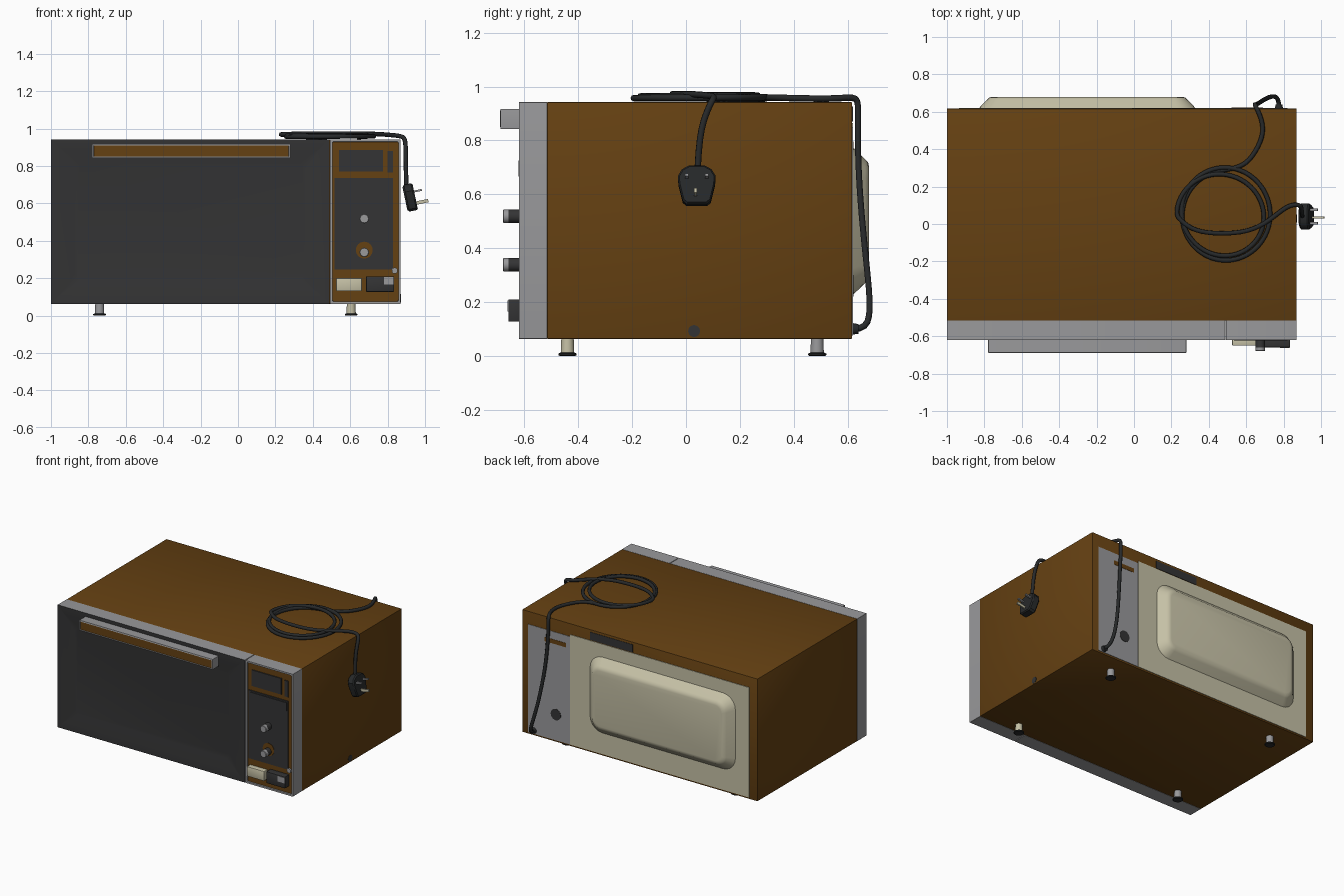
import bpy, bmesh, math
from mathutils import Matrix, Vector

if "Cube" in bpy.data.objects:
    bpy.data.objects.remove(bpy.data.objects["Cube"])


def mat(name, r, g, b):
    m = bpy.data.materials.new(name)
    m.diffuse_color = (r, g, b, 1)
    m.use_nodes = True
    m.node_tree.nodes["Principled BSDF"].inputs["Base Color"].default_value = m.diffuse_color
    return m


BROWN = mat("brown enamel", 0.13, 0.052, 0.006)
GRAY = mat("gray metal", 0.32, 0.32, 0.33)
CREAM = mat("cream", 0.56, 0.53, 0.38)
DARK = mat("dark charcoal", 0.034, 0.034, 0.035)
BLACK = mat("cord black", 0.02, 0.022, 0.023)


def finish(name, bm, *mats, smooth=30):
    bmesh.ops.recalc_face_normals(bm, faces=bm.faces[:])
    me = bpy.data.meshes.new(name)
    bm.to_mesh(me)
    bm.free()
    ob = bpy.data.objects.new(name, me)
    bpy.context.collection.objects.link(ob)
    for m in mats:
        me.materials.append(m)
    if smooth:
        bpy.ops.object.select_all(action='DESELECT')
        ob.select_set(True)
        bpy.context.view_layer.objects.active = ob
        bpy.ops.object.shade_smooth_by_angle(angle=math.radians(smooth))
    return ob


def box(name, x0, x1, y0, y1, z0, z1, m, bevel=0.0):
    bm = bmesh.new()
    bmesh.ops.create_cube(bm, size=1)
    bmesh.ops.scale(bm, vec=(x1 - x0, y1 - y0, z1 - z0), verts=bm.verts)
    bmesh.ops.translate(bm, vec=((x0 + x1) / 2, (y0 + y1) / 2, (z0 + z1) / 2), verts=bm.verts)
    if bevel:
        bmesh.ops.bevel(bm, geom=bm.edges[:], offset=bevel, segments=2, affect='EDGES', profile=0.5)
    return finish(name, bm, m)


def lathe(name, origin, axis, profile, m, n=24):
    """Turned part: profile of (radius, distance along axis)."""
    bm = bmesh.new()
    rot = Vector((0, 0, 1)).rotation_difference(Vector(axis)).to_matrix()
    loops = []
    for r, h in profile:
        loops.append([bm.verts.new(Vector(origin) + rot @ Vector((
            r * math.cos(2 * math.pi * i / n), r * math.sin(2 * math.pi * i / n), h))) for i in range(n)])
    for a, b in zip(loops, loops[1:]):
        for i in range(n):
            bm.faces.new((a[i], a[(i + 1) % n], b[(i + 1) % n], b[i]))
    bm.faces.new(loops[0])
    bm.faces.new(loops[-1])
    return finish(name, bm, m)


def rings(name, rect, steps, mats, rule=None, smooth=30):
    """Stacked rounded rectangles facing y; steps of (inset, y, corner radius)."""
    bm = bmesh.new()
    x0, x1, z0, z1 = rect
    loops = []
    for d, y, r in steps:
        loop = []
        for k, (cx, cz) in enumerate([(x1 - d - r, z1 - d - r), (x0 + d + r, z1 - d - r),
                                      (x0 + d + r, z0 + d + r), (x1 - d - r, z0 + d + r)]):
            for j in range(6):
                a = math.pi / 2 * (k + j / 5)
                loop.append(bm.verts.new((cx + r * math.cos(a), y, cz + r * math.sin(a))))
        loops.append(loop)
    n = 24
    for a, b in zip(loops, loops[1:]):
        for i in range(n):
            bm.faces.new((a[i], a[(i + 1) % n], b[(i + 1) % n], b[i]))
    bm.faces.new(loops[0])
    bm.faces.new(loops[-1])
    bmesh.ops.recalc_face_normals(bm, faces=bm.faces[:])
    if rule:
        for f in bm.faces:
            f.material_index = rule(f)
    return finish(name, bm, *mats, smooth=smooth)


# Cabinet
box("cabinet", -1, 0.87, -0.516, 0.617, 0.063, 0.942, BROWN, 0.003)

# Door: gray edge, dark front with a dished centre
rings("door", (-1, 0.488, 0.063, 0.942),
      [(0, -0.516, .002), (0, -0.62, .002), (.05, -0.62, .002), (.13, -0.604, .03)],
      [GRAY, DARK], lambda f: 1 if f.normal.y < -0.5 else 0)

# Handle with inlaid brown strip
rings("door_handle", (-0.78, 0.28, 0.842, 0.917),
      [(0, -0.619, .003), (0, -0.688, .003), (.008, -0.69, .003), (.009, -0.686, .003)],
      [GRAY, BROWN], lambda f: 1 if f.normal.y < -0.5 and f.calc_center_median().y > -0.6865 else 0)

# Control panel housing with recessed brown face
rings("control_housing", (0.492, 0.87, 0.063, 0.942),
      [(0, -0.516, .002), (0, -0.62, .002), (.012, -0.62, .008), (.013, -0.61, .008)],
      [GRAY, BROWN], lambda f: 1 if f.normal.y < -0.5 and f.calc_center_median().y > -0.612 else 0)
box("display_window", 0.54, 0.775, -0.617, -0.609, 0.77, 0.885, DARK)
box("display_side_window", 0.80, 0.83, -0.617, -0.609, 0.765, 0.88, DARK)
box("dial_plate", 0.515, 0.83, -0.617, -0.609, 0.245, 0.735, DARK)
box("dial_plate_ledge", 0.535, 0.82, -0.622, -0.616, 0.665, 0.725, DARK)
lathe("dial_ring", (0.675, -0.616, 0.35), (0, -1, 0), [(.045, 0), (.045, .004)], BROWN)

# Knobs: dark skirt and gray cap
for label, z in (("upper", 0.518), ("lower", 0.338)):
    lathe(label + "_knob_skirt", (0.675, -0.615, z), (0, -1, 0), [(.025, 0), (.025, .045)], DARK)
    lathe(label + "_knob_cap", (0.675, -0.655, z), (0, -1, 0), [(.025, 0), (.025, .022), (.022, .025)], GRAY)

# Push buttons and latch pin
box("start_button", 0.525, 0.662, -0.65, -0.609, 0.13, 0.20, CREAM, 0.004)
box("door_button", 0.685, 0.835, -0.66, -0.609, 0.127, 0.21, DARK, 0.004)
box("door_button_mark", 0.78, 0.832, -0.663, -0.658, 0.165, 0.205, GRAY)
lathe("panel_pin", (0.838, -0.609, 0.24), (0, -1, 0), [(.016, 0), (.016, .012)], GRAY)

# Feet
for fx, side in ((-0.74, "left"), (0.605, "right")):
    for fy, end in ((-0.44, "front"), (0.487, "back")):
        m = CREAM if (side, end) == ("right", "front") else GRAY
        lathe(f"{end}_{side}_foot", (fx, fy, 0.006), (0, 0, 1), [(.025, 0), (.023, .06)], m)
        lathe(f"{end}_{side}_foot_pad", (fx, fy, 0), (0, 0, 1), [(.03, 0), (.034, .003), (.034, .008), (.026, .012)], BLACK)

# Back: cream cover with pressed bulge, gray wiring panel
box("back_cover", -0.935, 0.485, 0.61, 0.621, 0.075, 0.865, CREAM)
rings("back_bulge", (-0.83, 0.33, 0.225, 0.775),
      [(0, 0.618, .10), (.008, 0.627, .095), (.045, 0.665, .07), (.056, 0.676, .06), (.075, 0.68, .05)],
      [CREAM], smooth=50)
box("wiring_panel", 0.485, 0.82, 0.61, 0.620, 0.075, 0.85, GRAY)
box("wiring_slot", 0.52, 0.69, 0.615, 0.622, 0.765, 0.795, BROWN)
box("back_vent", -0.01, 0.33, 0.612, 0.6195, 0.87, 0.925, DARK)
lathe("wiring_grommet", (0.60, 0.615, 0.26), (0, 1, 0), [(.04, 0), (.04, .007)], DARK)
lathe("cord_grommet", (0.775, 0.615, 0.10), (0, 1, 0), [(.022, 0), (.018, .025)], BLACK)
lathe("side_screw", (0.865, 0.03, 0.092), (1, 0, 0), [(.022, 0), (.022, .007)], DARK)

# Power cord: up the back, coiled on top, over the right edge
path = [(.775, .62, .10), (.775, .66, .10), (.76, .69, .13), (.71, .675, .3), (.67, .648, .55),
        (.65, .636, .78), (.645, .642, .94), (.65, .63, .962), (.685, .56, .955), (.695, .47, .955),
        (.63, .35, .958), (.57, .305, .96)]
for i in range(41):
    t = i / 40
    a = math.radians(90 + 810 * t)
    r = 0.235 + 0.018 * math.sin(4.5 * math.pi * t)
    path.append((0.495 + .02 * math.sin(5 * t) + r * math.cos(a), 0.055 - .02 * math.sin(9 * t) + r * math.sin(a),
                 0.954 + 0.014 * t))
path += [(.25, .02, .97), (.32, -.04, .972), (.47, -.055, .972), (.63, -.04, .972), (.74, .03, .972),
         (.82, .10, .965), (.875, .105, .96), (.895, .095, .945), (.897, .065, .88), (.897, .048, .8), (.9, .043, .69)]
cu = bpy.data.curves.new("power_cord", 'CURVE')
cu.dimensions = '3D'
sp = cu.splines.new('NURBS')
sp.points.add(len(path) - 1)
for p, co in zip(sp.points, path):
    p.co = (*co, 1)
sp.order_u = 4
sp.use_endpoint_u = True
sp.resolution_u = 4
cu.bevel_depth = 0.012
cu.bevel_resolution = 2
cu.use_fill_caps = True
cu.materials.append(BLACK)
cord = bpy.data.objects.new("power_cord", cu)
bpy.context.collection.objects.link(cord)
bpy.ops.object.select_all(action='DESELECT')
cord.select_set(True)
bpy.context.view_layer.objects.active = cord
bpy.ops.object.convert(target='MESH')

# Plug: shield-shaped body, tilted, with three pins
tilt = Matrix.Translation((0.92, 0.04, 0.63)) @ Matrix.Rotation(math.radians(-12), 4, 'Y').to_4x4()
half = [(0.03, .074), (.055, .06), (.07, .035), (.068, .005), (.052, -.06), (.038, -.072)]
outline = half + [(-y, z) for y, z in reversed(half)]
bm = bmesh.new()
loops = [[bm.verts.new(tilt @ Vector((x, y * s, z * s))) for y, z in outline]
         for x, s in ((-.028, .85), (-.018, 1), (.02, 1), (.028, .92))]
for a, b in zip(loops, loops[1:]):
    for i in range(12):
        bm.faces.new((a[i], a[(i + 1) % 12], b[(i + 1) % 12], b[i]))
bm.faces.new(loops[0])
bm.faces.new(loops[-1])
finish("plug_body", bm, BLACK)
for label, y, z, w, h, L, m in (("live_pin", -.037, .028, .014, .01, .05, GRAY),
                                ("neutral_pin", .037, .028, .014, .01, .05, GRAY),
                                ("earth_pin", -.005, -.035, .01, .018, .072, CREAM)):
    ob = box(label, .02, .02 + L, y - w / 2, y + w / 2, z - h / 2, z + h / 2, m)
    ob.matrix_world = tilt
